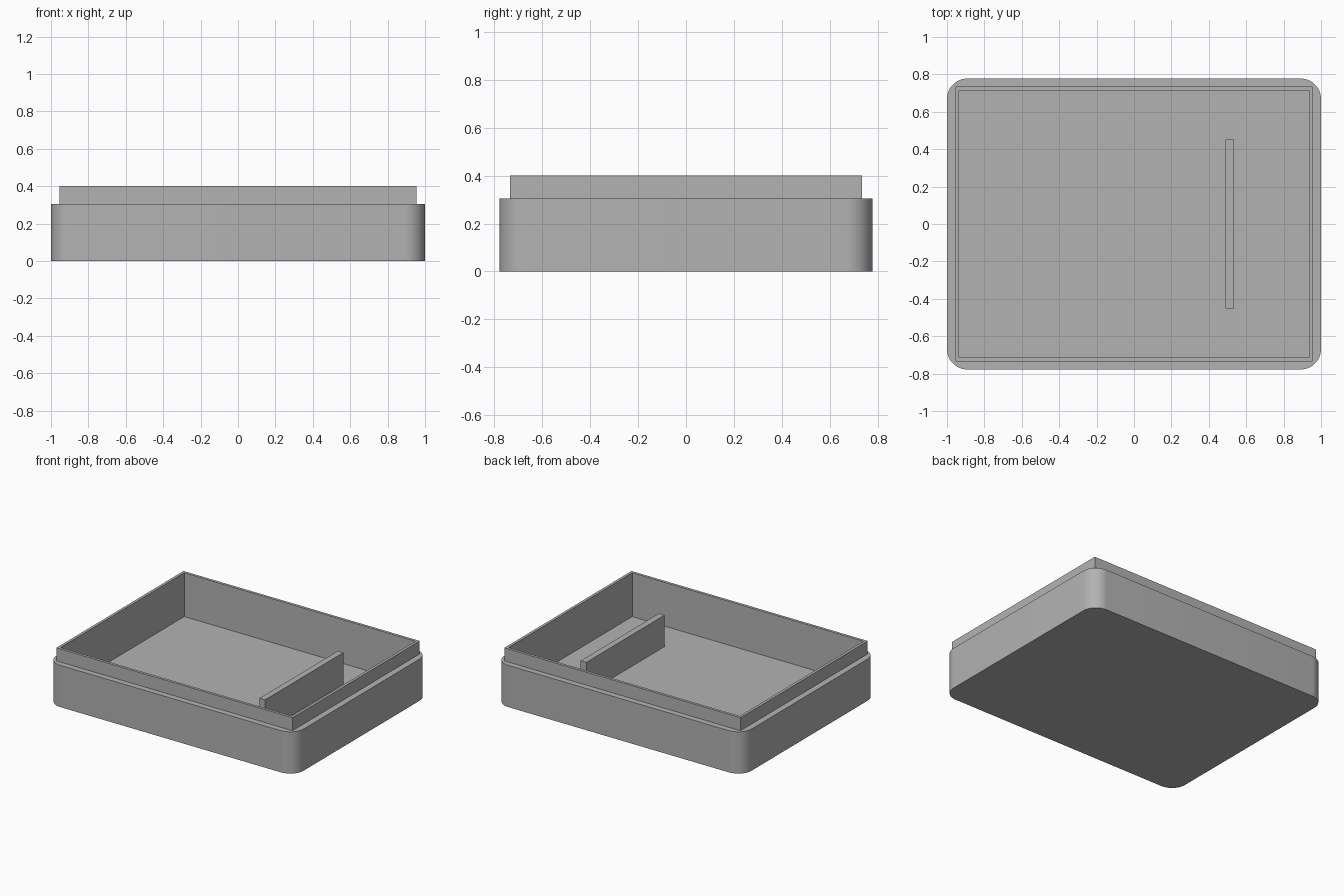
import bpy
import bmesh

if "Cube" in bpy.data.objects:
    bpy.data.objects.remove(bpy.data.objects["Cube"], do_unlink=True)

FLOOR, LEDGE, RIM = 0.08, 0.305, 0.4

grey = bpy.data.materials.new("plain grey")
grey.use_nodes = True
colour = (0.45, 0.45, 0.45, 1)
grey.diffuse_color = colour
grey.node_tree.nodes["Principled BSDF"].inputs["Base Color"].default_value = colour


def block(name, x, y, z, radius=0):
    """Box from (min, max) spans, with optional rounded upright edges."""
    bm = bmesh.new()
    bmesh.ops.create_cube(bm, size=1)
    for v in bm.verts:
        for axis, (low, high) in enumerate((x, y, z)):
            v.co[axis] = high if v.co[axis] > 0 else low
    if radius:
        upright = [e for e in bm.edges
                   if abs(e.verts[0].co.z - e.verts[1].co.z) > 0.01]
        bmesh.ops.bevel(bm, geom=upright, offset=radius, segments=12,
                        profile=0.5, affect="EDGES")
    mesh = bpy.data.meshes.new(name)
    bm.to_mesh(mesh)
    bm.free()
    mesh.materials.append(grey)
    obj = bpy.data.objects.new(name, mesh)
    bpy.context.collection.objects.link(obj)
    return obj


def combine(target, helper, operation):
    """Apply a boolean to the target, then discard the helper."""
    helper.hide_render = True
    mod = target.modifiers.new(operation.lower(), "BOOLEAN")
    mod.operation, mod.object, mod.solver = operation, helper, "EXACT"
    bpy.context.view_layer.objects.active = target
    bpy.ops.object.modifier_apply(modifier=mod.name)
    bpy.data.objects.remove(helper, do_unlink=True)


def span(half):
    return (-half, half)


# Tray body with rounded corners, raised lip and square cavity
tray = block("tray", span(1), span(0.778), (0, LEDGE), radius=0.11)
combine(tray, block("lip", span(0.955), span(0.735), (0.2, RIM)), "UNION")
combine(tray, block("cavity", span(0.935), span(0.715), (FLOOR, 0.6)), "DIFFERENCE")

# Upright divider standing on the tray floor
divider = block("divider", (0.49, 0.535), span(0.452), (FLOOR, 0.31))

# Smooth the corner curves while keeping the hard edges
bpy.ops.object.select_all(action="DESELECT")
tray.select_set(True)
bpy.context.view_layer.objects.active = tray
bpy.ops.object.shade_smooth_by_angle()
